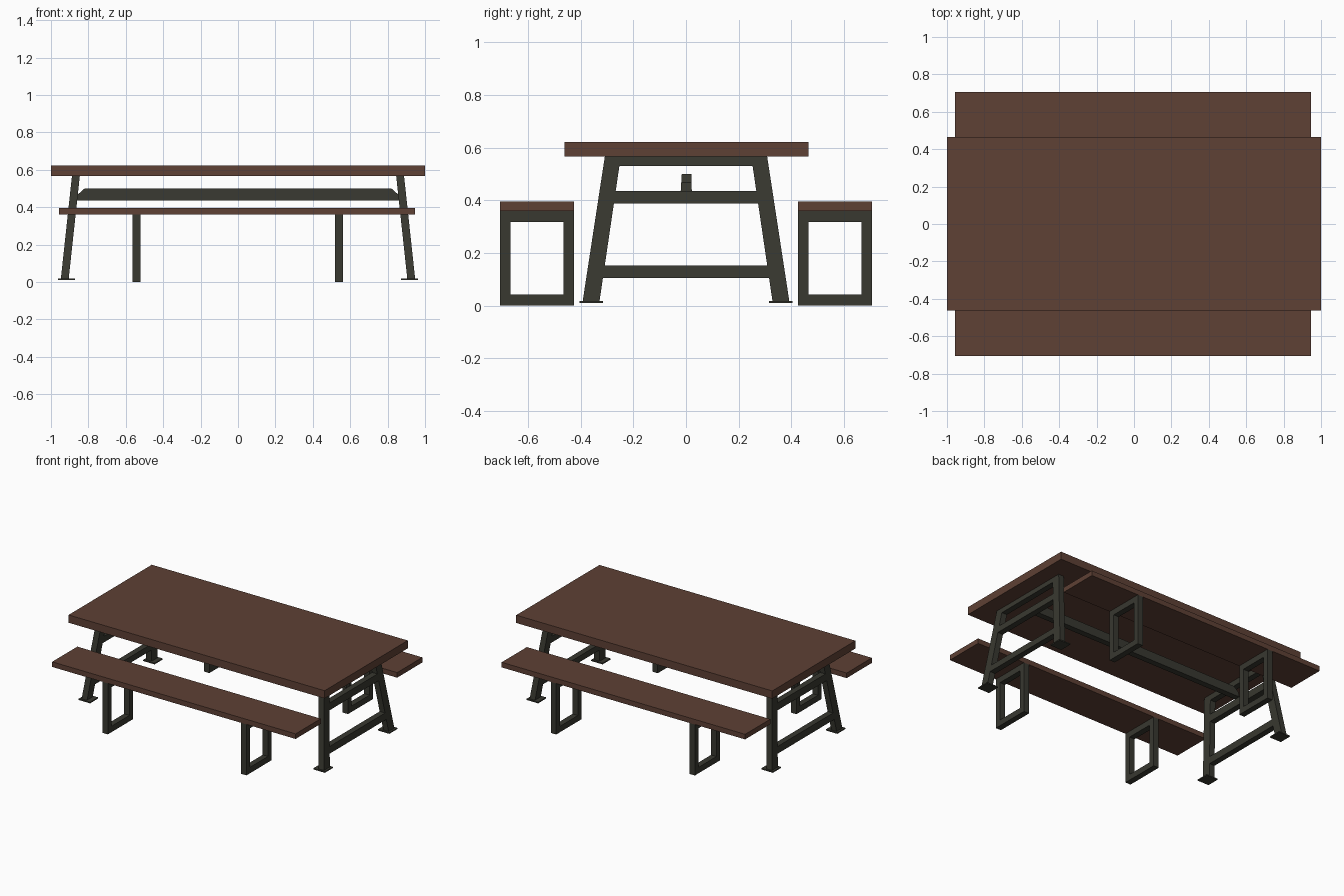
import bpy

if "Cube" in bpy.data.objects:
    bpy.data.objects.remove(bpy.data.objects["Cube"])


def material(name, rgb):
    m = bpy.data.materials.new(name)
    m.diffuse_color = (*rgb, 1)
    m.use_nodes = True
    m.node_tree.nodes["Principled BSDF"].inputs["Base Color"].default_value = m.diffuse_color
    return m


WOOD = material("brown wood", (0.112, 0.052, 0.035))
METAL = material("dark metal", (0.040, 0.040, 0.030))


def frustum(name, low, high, mat):
    """Solid between two rectangles, each (x0, x1, y0, y1, z)."""
    verts = []
    for x0, x1, y0, y1, z in (low, high):
        verts += [(x0, y0, z), (x1, y0, z), (x1, y1, z), (x0, y1, z)]
    faces = [(3, 2, 1, 0), (4, 5, 6, 7)]
    faces += [(i, (i + 1) % 4, (i + 1) % 4 + 4, i + 4) for i in range(4)]
    me = bpy.data.meshes.new(name)
    me.from_pydata(verts, [], faces)
    me.materials.append(mat)
    ob = bpy.data.objects.new(name, me)
    bpy.context.collection.objects.link(ob)
    return ob


def box(name, x0, x1, y0, y1, z0, z1, mat):
    return frustum(name, (x0, x1, y0, y1, z0), (x0, x1, y0, y1, z1), mat)


# table top: three planks
for i, (y0, y1) in enumerate(((-0.462, -0.14), (-0.14, 0.14), (0.14, 0.466))):
    box(f"top_plank_{i + 1}", -1, 1, y0, y1, 0.567, 0.622, WOOD)


# leaning lines of the table legs
def leg_x(z):
    return 0.928 - 0.108 * z


def leg_inner(z):
    return 0.331 - 0.147 * z


def leg_outer(z):
    return 0.395 - 0.153 * z


def x_range(side, z):
    a, b = side * leg_x(z) - 0.021, side * leg_x(z) + 0.021
    return a, b


for side, label in ((-1, "left"), (1, "right")):
    # splayed legs with foot plates
    for s, end in ((-1, "front"), (1, "back")):
        rects = []
        for z in (0.018, 0.567):
            ys = sorted((s * leg_inner(z), s * leg_outer(z)))
            rects.append((*x_range(side, z), *ys, z))
        frustum(f"{label}_{end}_leg", *rects, METAL)
        cx, cy = side * 0.917, s * 0.36
        box(f"{label}_{end}_foot", cx - 0.045, cx + 0.045,
            cy - 0.045, cy + 0.045, 0.01, 0.018, METAL)
    # cross bars leaning with the legs
    for bar, z0, z1 in (("upper", 0.53, 0.567), ("middle", 0.387, 0.435),
                        ("lower", 0.105, 0.152)):
        rects = [(*x_range(side, z), -leg_inner(z), leg_inner(z), z)
                 for z in (z0, z1)]
        frustum(f"{label}_{bar}_crossbar", *rects, METAL)

# long beam resting on the middle bars, with cut ends
frustum("long_beam_lower", (-0.862, 0.862, -0.02, 0.022, 0.436),
        (-0.856, 0.856, -0.018, 0.021, 0.468), METAL)
frustum("long_beam_upper", (-0.856, 0.856, -0.018, 0.021, 0.468),
        (-0.82, 0.82, -0.016, 0.02, 0.5), METAL)

# benches: seat board and two rectangular leg frames each
for s, label in ((-1, "front"), (1, "back")):
    y0, y1 = sorted((s * 0.426, s * 0.707))
    box(f"{label}_bench_seat", -0.957, 0.945, y0, y1, 0.36, 0.396, WOOD)
    for cx, end in ((-0.543, "left"), (0.54, "right")):
        xa, xb = cx - 0.021, cx + 0.021
        n = f"{label}_bench_{end}"
        box(n + "_post_a", xa, xb, y0, y0 + 0.04, 0, 0.36, METAL)
        box(n + "_post_b", xa, xb, y1 - 0.04, y1, 0, 0.36, METAL)
        box(n + "_rail_low", xa, xb, y0 + 0.04, y1 - 0.04, 0, 0.042, METAL)
        box(n + "_rail_high", xa, xb, y0 + 0.04, y1 - 0.04, 0.318, 0.36, METAL)
